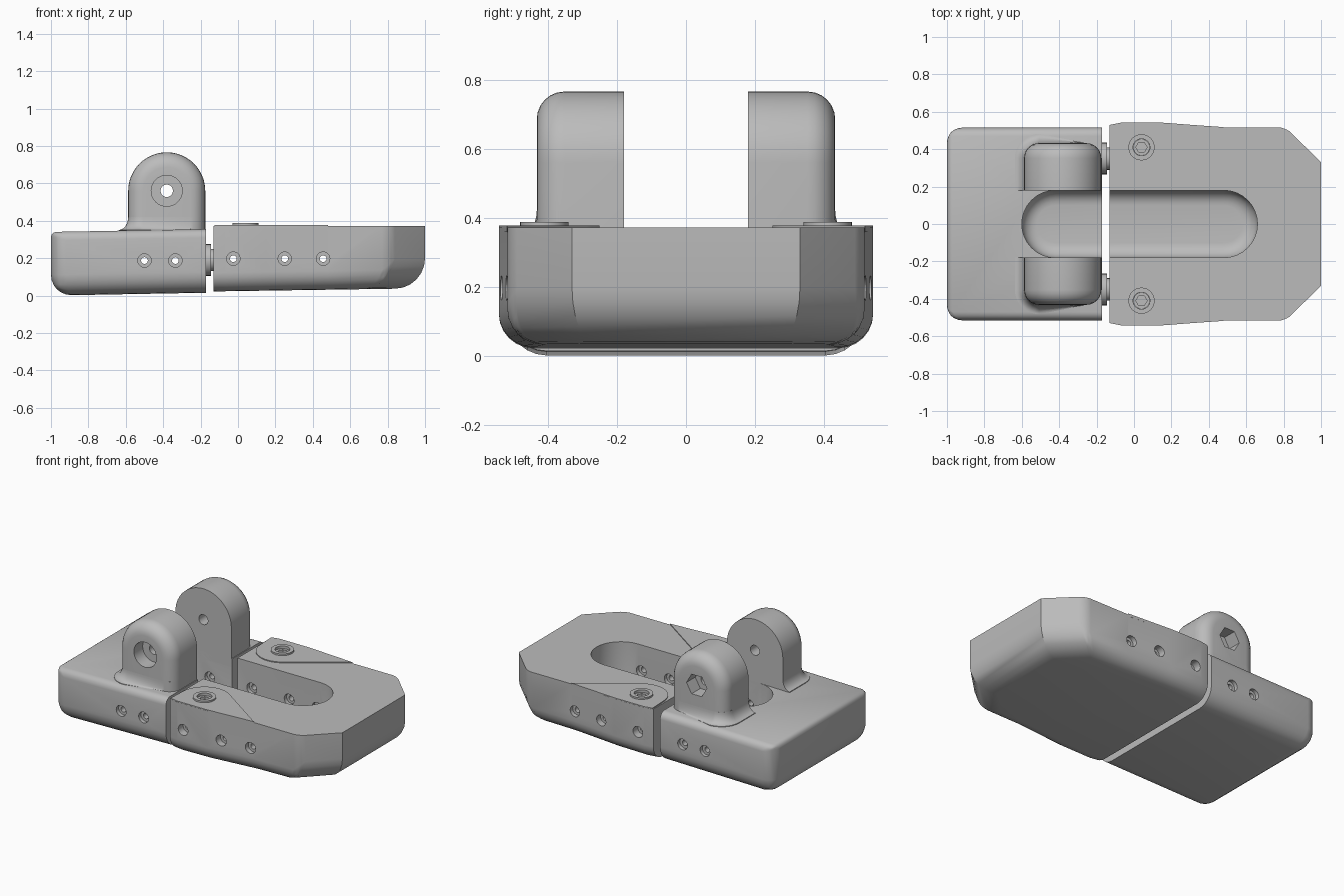
import bpy, bmesh, math
from mathutils import Vector

if "Cube" in bpy.data.objects:
    bpy.data.objects.remove(bpy.data.objects["Cube"])

grey = bpy.data.materials.new("machined_grey")
grey.use_nodes = True
grey.diffuse_color = (0.5, 0.5, 0.5, 1)
grey.node_tree.nodes["Principled BSDF"].inputs["Base Color"].default_value = (0.5, 0.5, 0.5, 1)


def activate(ob):
    bpy.ops.object.select_all(action='DESELECT')
    ob.select_set(True)
    bpy.context.view_layer.objects.active = ob


def link(name, bm):
    bmesh.ops.recalc_face_normals(bm, faces=bm.faces)
    mesh = bpy.data.meshes.new(name)
    bm.to_mesh(mesh)
    bm.free()
    mesh.materials.append(grey)
    ob = bpy.data.objects.new(name, mesh)
    bpy.context.collection.objects.link(ob)
    return ob


def apply(ob, mod):
    activate(ob)
    bpy.ops.object.modifier_apply(modifier=mod.name)


def loft(name, rings):
    """Closed solid through a stack of equal-length rings."""
    bm = bmesh.new()
    rows = [[bm.verts.new(p) for p in ring] for ring in rings]
    n = len(rows[0])
    for a, b in zip(rows, rows[1:]):
        for i in range(n):
            j = (i + 1) % n
            bm.faces.new((a[i], a[j], b[j], b[i]))
    bm.faces.new(rows[0])
    bm.faces.new(rows[-1])
    return link(name, bm)


def prism(name, outline, low, high, axis='z', radius=None):
    """Extrude an outline; radius(midpoint, direction) rounds chosen edges."""
    order = {'z': lambda u, v, w: (u, v, w), 'y': lambda u, v, w: (u, w, v),
             'x': lambda u, v, w: (w, u, v)}[axis]

    def level(h, u):
        return h(u) if callable(h) else h
    ob = loft(name, [[order(u, v, level(h, u)) for u, v in outline] for h in (low, high)])
    if radius:
        bm = bmesh.new()
        bm.from_mesh(ob.data)
        layer = bm.edges.layers.float.new("bevel_weight_edge")
        for e in bm.edges:
            a, b = e.verts
            e[layer] = radius((a.co + b.co) / 2, (b.co - a.co).normalized())
        bm.to_mesh(ob.data)
        bm.free()
        mod = ob.modifiers.new("rounding", 'BEVEL')
        mod.limit_method = 'WEIGHT'
        mod.width = 1
        mod.segments = 6
        mod.use_clamp_overlap = False
        apply(ob, mod)
    return ob


def arc(cx, cy, r, start, end, n=16):
    angles = [math.radians(start + (end - start) * i / n) for i in range(n + 1)]
    return [(cx + r * math.cos(a), cy + r * math.sin(a)) for a in angles]


def circle(cx, cy, r, n=32):
    return arc(cx, cy, r, 0, 360, n)[:-1]


def cut(target, cutter, remove=True):
    mod = target.modifiers.new("cut", 'BOOLEAN')
    mod.operation = 'DIFFERENCE'
    mod.solver = 'EXACT'
    mod.object = cutter
    apply(target, mod)
    if remove:
        bpy.data.objects.remove(cutter)


def screw_bores(block, xs, z):
    """Cross bores, counterbored on the outer and inner walls."""
    for x in xs:
        for s in (-1, 1):
            for r, a, b in ((0.018, 0.1, 0.7), (0.036, 0.49, 0.7), (0.036, 0.1, 0.205)):
                cut(block, prism("bore_cutter", circle(x, z, r, 20), s * a, s * b, 'y'))


# Rear block
def rear_radius(m, d):
    if abs(d.z) > 0.9:
        return 0.08 if m.x < -0.9 else 0
    if m.x > -0.2:
        return 0
    if m.z > 0.2:
        return 0.03 if m.x < -0.9 else 0.045
    return 0.11


rear = prism("rear_block", [(-1, -0.515), (-0.17, -0.515), (-0.17, 0.515), (-1, 0.515)],
             lambda x: 0.018 * (x + 1), lambda x: 0.34 + 0.018 * (x + 1), 'z', rear_radius)


# Front block, with the swollen hinge sides and chamfered nose
def front_radius(m, d):
    if abs(d.z) > 0.9:
        return 0.04 if 0.7 < m.x < 0.9 else 0
    if m.z > 0.2 or m.x < -0.12:
        return 0
    return 0.16 if m.x > 0.85 else 0.1


side = [(-0.13, 0.53), (-0.07, 0.542), (0.15, 0.542), (0.48, 0.517), (0.81, 0.517), (1, 0.33)]
outline = side + [(x, -y) for x, y in reversed(side)]
front = prism("front_block", outline, lambda x: 0.022 + 0.015 * (x + 0.13), 0.372, 'z', front_radius)

# Long slot through both blocks, with a rounded floor
stadium = arc(0.48, 0, 0.18, -90, 90) + arc(-0.42, 0, 0.18, 90, 270)
slot = prism("slot_cutter", stadium, 0.07, 0.8, 'z',
             lambda m, d: 0.08 if m.z < 0.1 else 0)
cut(rear, slot, False)
cut(front, slot)
screw_bores(rear, (-0.5, -0.335), 0.187)
screw_bores(front, (-0.025, 0.25, 0.455), 0.197)

parts = [rear, front]
for s, word in ((-1, "right"), (1, "left")):
    # Upright lug with a rounded outer rim
    arch = [(-0.587, 0.3), (-0.175, 0.3)] + arc(-0.381, 0.56, 0.206, 0, 180, 24)
    lug = prism(word + "_lug", arch, s * 0.18, s * 0.432, 'y',
                lambda m, d: 0.08 if abs(m.y) > 0.4 and m.z > 0.31 else 0)
    cut(lug, prism("pin_cutter", circle(-0.381, 0.56, 0.033), s * 0.1, s * 0.6, 'y'))
    # Round recess on one side, hexagonal nut recess on the other
    recess = circle(-0.381, 0.56, 0.083) if s < 0 else circle(-0.381, 0.56, 0.075, 6)
    cut(lug, prism("recess_cutter", recess, s * 0.34, s * 0.6, 'y'))

    # Concave fillet where the lug meets the block
    rings = []
    for i in range(9):
        a = math.radians(90 * i / 8)
        off = 0.05 * (1 - math.sin(a))
        z = 0.351 + 0.07 * (1 - math.cos(a))
        r = 0.08 + off
        back, outer = -0.587 - off, 0.432 + off
        ring = [(back, 0.18)] + arc(back + r, outer - r, r, 180, 90, 8)
        ring += arc(-0.255, outer - r, 0.08, 90, 0, 8) + [(-0.175, 0.18)]
        rings.append([(x, s * y, z) for x, y in ring])
    rings.insert(0, [(x, y, 0.33) for x, y, z in rings[0]])
    fillet = loft(word + "_lug_fillet", rings)

    # Teardrop hinge plate flush on the front block
    tear = [(-0.125, 0.53), (-0.07, 0.541), (0.15, 0.541), (0.48, 0.518)]
    tear += arc(0.04, 0.41, 0.16, -50, -180, 14)
    plate = prism(word + "_hinge_plate", [(x, s * y) for x, y in reversed(tear)], 0.36, 0.378)

    # Raised pivot collar and its hexagonal socket screw
    collar = prism(word + "_pivot_collar", circle(0.04, s * 0.41, 0.07), 0.36, 0.389)
    well = prism("well_cutter", circle(0.04, s * 0.41, 0.045), 0.31, 0.5)
    for body in (front, plate, collar):
        cut(body, well, False)
    bpy.data.objects.remove(well)
    screw = prism(word + "_pivot_screw", circle(0.04, s * 0.41, 0.044), 0.3, 0.372)
    cut(screw, prism("hex_cutter", circle(0.04, s * 0.41, 0.03, 6), 0.32, 0.5))

    # Stepped link bridging the gap
    link_body = prism(word + "_link", circle(s * 0.35, 0.19, 0.085, 24), -0.2, -0.145, 'x')
    link_neck = prism(word + "_link_neck", circle(s * 0.35, 0.19, 0.06, 24), -0.2, -0.1, 'x')
    parts += [lug, fillet, plate, collar, screw, link_body, link_neck]

for ob in parts:
    activate(ob)
    bpy.ops.object.shade_smooth_by_angle(angle=math.radians(32))
